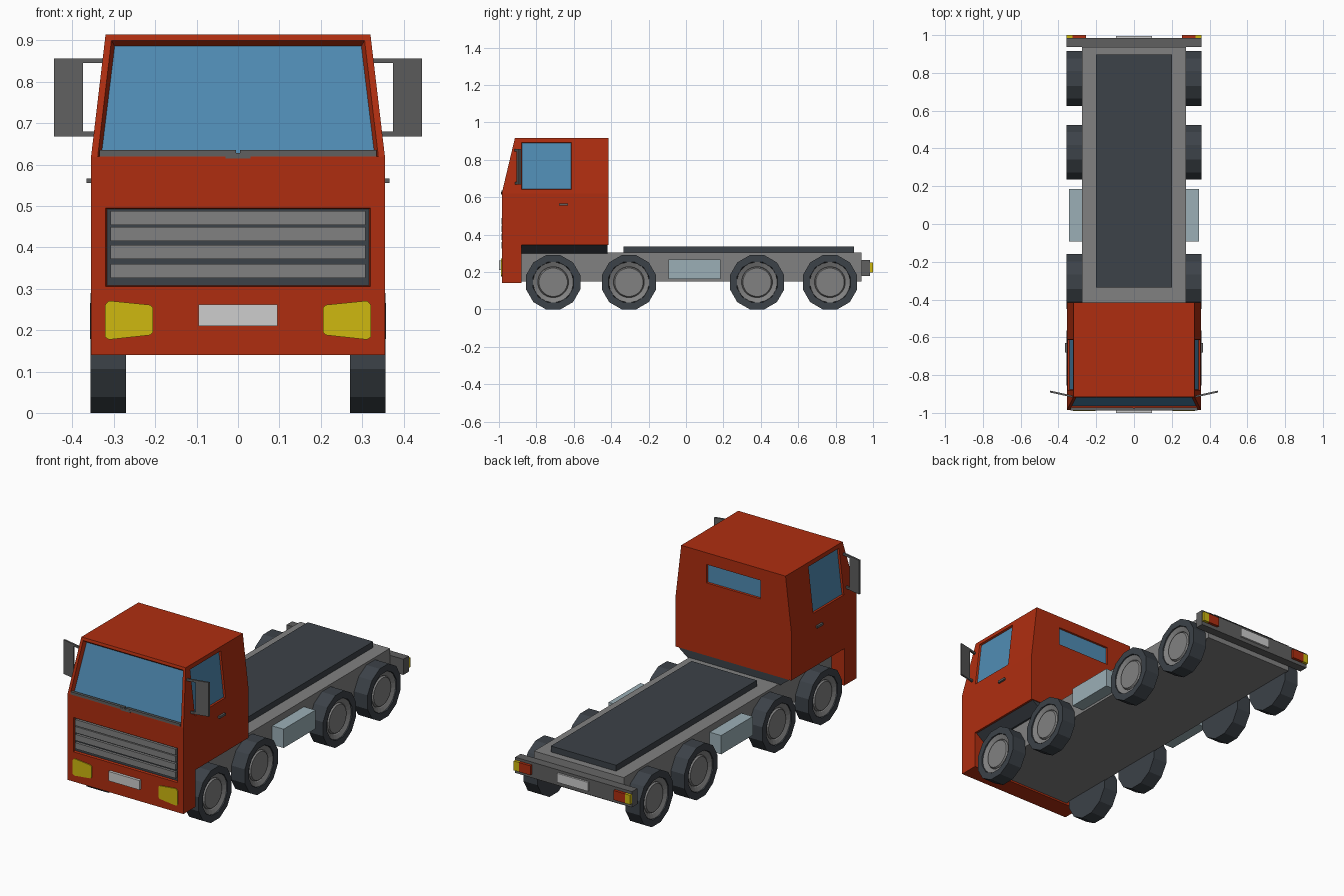
import bpy, bmesh, math
from mathutils import Vector

if "Cube" in bpy.data.objects:
    bpy.data.objects.remove(bpy.data.objects["Cube"])

def material(name, r, g, b):
    m = bpy.data.materials.new(name)
    m.diffuse_color = (r, g, b, 1)
    m.use_nodes = True
    m.node_tree.nodes["Principled BSDF"].inputs["Base Color"].default_value = m.diffuse_color
    return m

RED = material("cab red", .43, .027, .005)
GLASS = material("window blue", .08, .262, .456)
DARK = material("rubber dark", .045, .054, .065)
GREY = material("chassis grey", .22, .22, .22)
MID = material("trim grey", .115, .115, .115)
TANK = material("tank pale blue", .33, .43, .47)
YELLOW = material("lamp yellow", .62, .48, .005)
PLATE = material("plate white", .61, .61, .61)

def finish(bm, name, *mats):
    bmesh.ops.recalc_face_normals(bm, faces=bm.faces)
    me = bpy.data.meshes.new(name)
    bm.to_mesh(me)
    bm.free()
    for m in mats:
        me.materials.append(m)
    ob = bpy.data.objects.new(name, me)
    bpy.context.collection.objects.link(ob)
    return ob

def box(name, x, y, z, mat):
    bm = bmesh.new()
    bmesh.ops.create_cube(bm, size=1)
    for v in bm.verts:
        v.co = [lo + (c + .5) * (hi - lo) for c, (lo, hi) in zip(v.co, (x, y, z))]
    return finish(bm, name, mat)

def pair(name, x, y, z, mat):
    box(name + "_right", x, y, z, mat)
    box(name + "_left", (-x[1], -x[0]), y, z, mat)

def prism(points, direction):
    """Closed extrusion of a flat outline."""
    bm = bmesh.new()
    f = bm.faces.new([bm.verts.new(p) for p in points])
    ext = bmesh.ops.extrude_face_region(bm, geom=[f], use_keep_orig=True)
    bmesh.ops.translate(bm, vec=direction,
                        verts=[g for g in ext["geom"] if isinstance(g, bmesh.types.BMVert)])
    bmesh.ops.recalc_face_normals(bm, faces=bm.faces)
    return bm

def lathe(name, profile, sides, side, y, z, mat):
    """Spin (x, radius) points about the wheel axle."""
    bm = bmesh.new()
    rings = []
    for x, r in profile:
        rings.append([bm.verts.new((side * x,
                                    y + r * math.cos((k + .5) * math.tau / sides),
                                    z + r * math.sin((k + .5) * math.tau / sides)))
                      for k in range(sides)])
    for a, b in zip(rings, rings[1:]):
        for k in range(sides):
            j = (k + 1) % sides
            bm.faces.new((a[k], a[j], b[j], b[k]))
    bm.faces.new(rings[0])
    bm.faces.new(rings[-1])
    return finish(bm, name, mat)

def panel(bm, normal, upper, limits, depth, mat_index):
    """Cut a rectangle into one cab wall and sink it."""
    n = Vector(normal)
    def wall():
        return [f for f in bm.faces if f.normal.dot(n) > .98
                and (f.calc_center_median().z > .62) == upper]
    for axis, ends in limits.items():
        for value in ends:
            co, no = Vector(), Vector()
            co[axis], no[axis] = value, 1
            faces = wall()
            geom = faces + list({e for f in faces for e in f.edges}) \
                + list({v for f in faces for v in f.verts})
            bmesh.ops.bisect_plane(bm, geom=geom, plane_co=co, plane_no=no, dist=1e-5)
            bm.normal_update()
    for f in wall():
        if all(lo - 1e-3 < v.co[a] < hi + 1e-3 for v in f.verts for a, (lo, hi) in limits.items()):
            bmesh.ops.inset_individual(bm, faces=[f], thickness=.004, depth=-depth)
            f.material_index = mat_index
            break
    bm.normal_update()

# Cab: side profile, tapered above the waist
profile = [(-.985, .14), (-.88, .14), (-.88, .345), (-.415, .345),
           (-.415, .915), (-.915, .915), (-.985, .62)]
cab = prism([(-.355, y, z) for y, z in profile], (.71, 0, 0))
bmesh.ops.bisect_plane(cab, geom=cab.verts[:] + cab.edges[:] + cab.faces[:],
                       plane_co=(0, 0, .62), plane_no=(0, 0, 1), dist=1e-5)
for v in cab.verts:
    if v.co.z > .7:
        v.co.x *= .32 / .355
cab.normal_update()

# Windscreen: frame, then sunken glass
screen = max((f for f in cab.faces if f.calc_center_median().z > .65), key=lambda f: -f.normal.y)
bmesh.ops.inset_individual(cab, faces=[screen], thickness=.021)
for v in screen.verts:
    if v.co.z < .7:
        v.co += Vector((0, -.07, -.295)).normalized() * .016
bmesh.ops.inset_individual(cab, faces=[screen], thickness=.012, depth=-.02)
screen.material_index = 1
cab.normal_update()

# Side windows, rear window and grille opening
for s in (1, -1):
    panel(cab, (s, 0, 0), True, {1: (-.88, -.612), 2: (.642, .893)}, .01, 1)
panel(cab, (0, 1, 0), True, {0: (-.165, .165), 2: (.748, .85)}, .008, 1)
panel(cab, (0, -1, 0), False, {0: (-.32, .32), 2: (.305, .495)}, .012, 2)
finish(cab, "cab", RED, GLASS, DARK)

# Grille slats
for i, z in enumerate((.343, .389, .432, .471)):
    box(f"grille_slat_{i + 1}", (-.308, .308), (-.987, -.97), (z - .017, z + .017), GREY)

# Headlights with clipped corners
lamp = [(.205, .196), (.212, .188), (.312, .177), (.322, .184),
        (.322, .26), (.312, .271), (.212, .261), (.205, .254)]
for s, side in ((1, "right"), (-1, "left")):
    finish(prism([(s * x, -.99, z) for x, z in lamp], (0, .008, 0)), "headlight_" + side, YELLOW)

# Wipers, door handles, number plates
pair("wiper", (.005, .335), (-.987, -.972), (.62, .635), MID)
box("wiper_pivot", (-.03, .03), (-.988, -.975), (.615, .628), MID)
pair("door_handle", (.35, .366), (-.68, -.63), (.555, .567), MID)
box("front_plate", (-.095, .095), (-1, -.983), (.21, .262), PLATE)
box("rear_plate", (-.095, .095), (.983, .995), (.2, .25), PLATE)

# Wing mirrors: two arms and a plate, swept slightly back
for s, side in ((1, "right"), (-1, "left")):
    for part, x0, x1, z0, z1 in (("glass", .375, .445, .668, .857),
                                 ("upper_arm", .32, .376, .845, .857),
                                 ("lower_arm", .335, .376, .668, .68)):
        outline = []
        for x, z in ((x0, z0), (x1, z0), (x1, z1), (x0, z1)):
            outline.append((s * x, -.915 + (x - .34) * .22, z))
        finish(prism(outline, (0, .01, 0)), f"mirror_{part}_{side}", MID)

# Cab floor: narrower toward the chassis
floor = [(-.345, .346), (.345, .346), (.285, .3), (-.285, .3)]
finish(prism([(x, -.882, z) for x, z in floor], (0, .462, 0)), "cab_floor", DARK)

# Chassis, deck, tanks, rear bumper and lamps
box("chassis", (-.275, .275), (-.9, .938), (.15, .303), GREY)
box("deck", (-.2, .2), (-.335, .898), (.3, .336), DARK)
pair("side_tank", (.27, .345), (-.093, .185), (.163, .267), TANK)
box("rear_bumper", (-.358, .358), (.937, .985), (.178, .265), MID)
pair("tail_lamp", (.255, .325), (.98, 1), (.198, .25), RED)
pair("indicator", (.325, .357), (.98, 1), (.198, .25), YELLOW)

# Wheels: twelve-sided tyres with rounder rims
for i, y in enumerate((-.71, -.305, .38, .77)):
    for s, side in ((1, "right"), (-1, "left")):
        lathe(f"tyre_{i + 1}_{side}",
              [(.271, .15), (.357, .15), (.357, .112), (.335, .108)], 12, s, y, .145, DARK)
        lathe(f"rim_{i + 1}_{side}",
              [(.325, .108), (.352, .108), (.342, .086), (.336, .082), (.346, .076)],
              24, s, y, .145, GREY)
